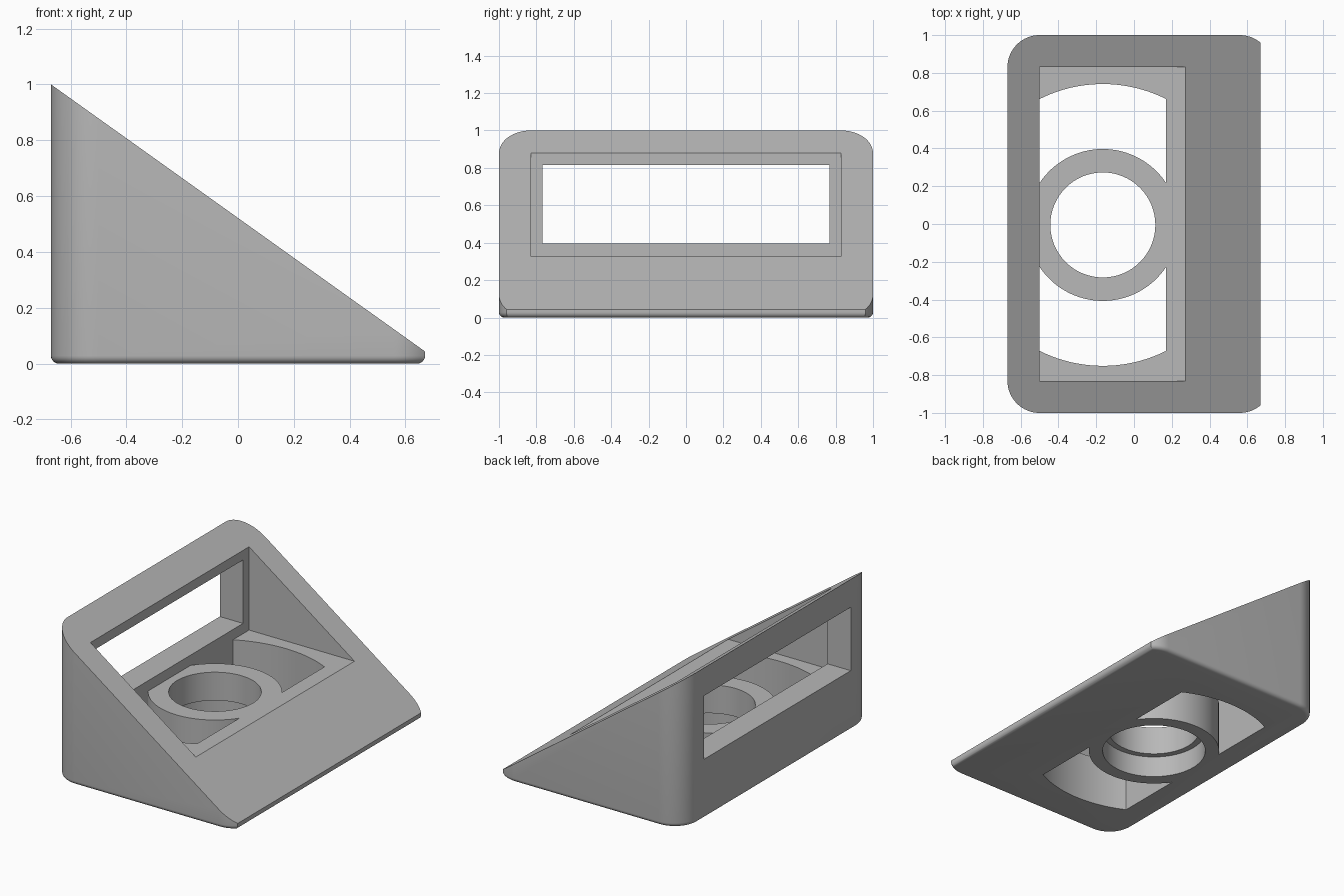
import bpy, bmesh
from math import cos, sin, acos, pi
from mathutils import Vector

cube = bpy.data.objects.get("Cube")
if cube:
    bpy.data.objects.remove(cube, do_unlink=True)

grey = bpy.data.materials.new("plain grey")
grey.use_nodes = True
colour = (0.48, 0.48, 0.48, 1)
grey.diffuse_color = colour
grey.node_tree.nodes["Principled BSDF"].inputs["Base Color"].default_value = colour


def arc(cx, cy, r, a0, a1, n):
    return [(cx + r * cos(a0 + (a1 - a0) * i / n),
             cy + r * sin(a0 + (a1 - a0) * i / n)) for i in range(n + 1)]


def prism(outline, z0, z1):
    """Closed prism standing on a counter-clockwise outline."""
    bm = bmesh.new()
    low = [bm.verts.new((x, y, z0)) for x, y in outline]
    high = [bm.verts.new((x, y, z1)) for x, y in outline]
    bm.faces.new(low[::-1])
    bm.faces.new(high)
    for i in range(len(low)):
        j = (i + 1) % len(low)
        bm.faces.new((low[i], low[j], high[j], high[i]))
    bmesh.ops.recalc_face_normals(bm, faces=bm.faces)
    return bm


def make_object(name, bm):
    mesh = bpy.data.meshes.new(name)
    bm.to_mesh(mesh)
    bm.free()
    mesh.materials.append(grey)
    ob = bpy.data.objects.new(name, mesh)
    bpy.context.collection.objects.link(ob)
    return ob


def box(x0, x1, y0, y1):
    return [(x0, y0), (x1, y0), (x1, y1), (x0, y1)]


# Wedge body: rounded outline with the low end trimmed flat
back, tip, radius = -0.67, 0.67, 0.17
corner_x = 0.56
trim = acos((tip - corner_x) / radius)
side = 1 - radius
outline = (arc(corner_x, side, radius, trim, pi / 2, 8)
           + arc(back + radius, side, radius, pi / 2, pi, 16)
           + arc(back + radius, -side, radius, pi, 1.5 * pi, 16)
           + arc(corner_x, -side, radius, -pi / 2, -trim, 8))
bm = prism(outline, 0, 1.2)

# Rounded bottom edge
rim = [e for e in bm.edges if all(v.co.z < 0.001 for v in e.verts)]
bmesh.ops.bevel(bm, geom=rim, offset=0.036, segments=6, profile=0.5,
                affect='EDGES', clamp_overlap=True)

# Sloping top
slope = 0.714
cut = bmesh.ops.bisect_plane(bm, geom=bm.verts[:] + bm.edges[:] + bm.faces[:],
                             plane_co=(back, 0, 1),
                             plane_no=Vector((slope, 0, 1)).normalized(),
                             clear_outer=True)
bmesh.ops.contextual_create(
    bm, geom=[e for e in cut["geom_cut"] if isinstance(e, bmesh.types.BMEdge)])
bmesh.ops.recalc_face_normals(bm, faces=bm.faces)
body = make_object("wedge_body", bm)

# Cutters: pocket, back window, stepped bore and two curved slots
floor, wall = 0.327, -0.5
cx, cy = -0.165, -0.005
half = cx - wall
inner, outer = 0.402, 0.746
cutters = [
    ("pocket_cutter", box(wall, 0.9, -0.83, 0.83), floor, 1.5),
    ("window_cutter", box(-0.9, -0.4, -0.767, 0.767), 0.395, 0.815),
    ("bore_cutter", arc(cx, cy, 0.278, 0, 2 * pi, 64)[:-1], -0.1, 0.45),
    ("counterbore_cutter", arc(cx, cy, 0.317, 0, 2 * pi, 64)[:-1], -0.1, 0.14),
]
a_out, a_in = acos(half / outer), acos(half / inner)
for name, turn in (("left_slot_cutter", 0), ("right_slot_cutter", pi)):
    shape = (arc(cx, cy, outer, a_out + turn, pi - a_out + turn, 20)
             + arc(cx, cy, inner, pi - a_in + turn, a_in + turn, 32))
    cutters.append((name, shape, -0.1, 0.45))

bpy.context.view_layer.objects.active = body
for name, shape, z0, z1 in cutters:
    cutter = make_object(name, prism(shape, z0, z1))
    cutter.hide_render = True
    mod = body.modifiers.new(name, 'BOOLEAN')
    mod.operation = 'DIFFERENCE'
    mod.solver = 'EXACT'
    mod.object = cutter
    bpy.ops.object.modifier_apply(modifier=mod.name)
    bpy.data.objects.remove(cutter, do_unlink=True)

# Smooth curved walls, sharp edges elsewhere
bpy.ops.object.select_all(action='DESELECT')
body.select_set(True)
bpy.ops.object.shade_smooth_by_angle(angle=0.5)
